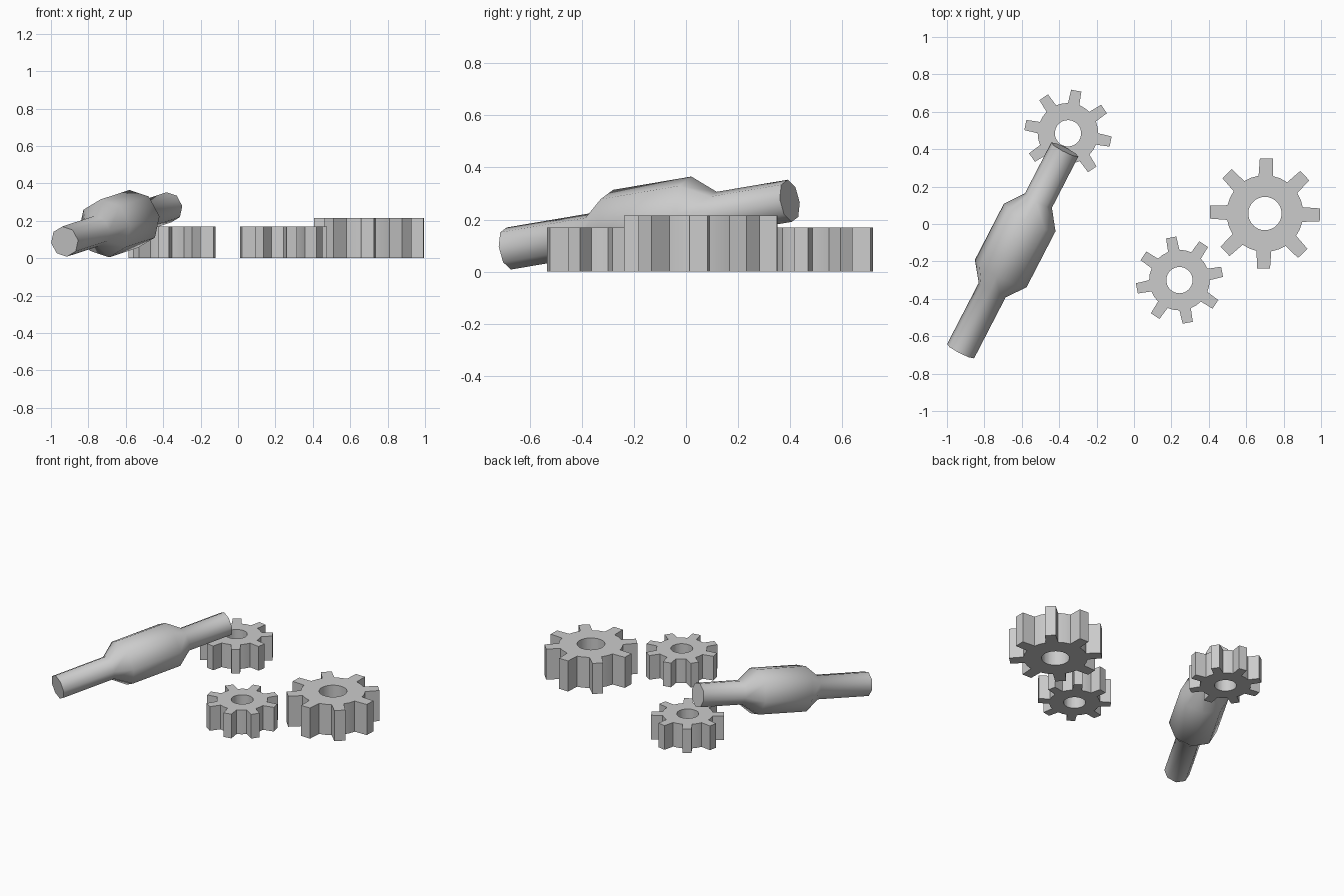
import bpy, bmesh
from math import sin, cos, radians, tau
from mathutils import Vector

cube = bpy.data.objects.get("Cube")
if cube:
    bpy.data.objects.remove(cube, do_unlink=True)

grey = bpy.data.materials.new("plain grey")
grey.use_nodes = True
grey.diffuse_color = (0.6, 0.6, 0.6, 1)
grey.node_tree.nodes["Principled BSDF"].inputs["Base Color"].default_value = (0.6, 0.6, 0.6, 1)


def finish(name, bm, smooth_angle):
    bmesh.ops.recalc_face_normals(bm, faces=bm.faces)
    mesh = bpy.data.meshes.new(name)
    bm.to_mesh(mesh)
    bm.free()
    mesh.materials.append(grey)
    obj = bpy.data.objects.new(name, mesh)
    bpy.context.collection.objects.link(obj)
    bpy.ops.object.select_all(action='DESELECT')
    obj.select_set(True)
    bpy.context.view_layer.objects.active = obj
    bpy.ops.object.shade_smooth_by_angle(angle=radians(smooth_angle))
    return obj


def bridge(bm, a, b):
    n = len(a)
    for i in range(n):
        j = (i + 1) % n
        bm.faces.new((a[i], a[j], b[j], b[i]))


def gear(name, x, y, scale, turn, teeth=8):
    """Spur gear with tapered teeth and a round bore."""
    tip, root, bore, height = (v * scale for v in (0.296, 0.205, 0.089, 0.215))
    step = 360 / teeth
    # one tooth: root, tip, tip, root, middle of the valley
    tooth = ((-11, root), (-6.8, tip), (6.8, tip), (11, root), (step / 2, root))
    outline = [(k * step + a + turn, r) for k in range(teeth) for a, r in tooth]
    bm = bmesh.new()

    def ring(points, z):
        return [bm.verts.new((x + r * cos(radians(a)), y + r * sin(radians(a)), z))
                for a, r in points]

    inner = [(a, bore) for a, r in outline]
    rings = [ring(outline, 0), ring(outline, height), ring(inner, height), ring(inner, 0)]
    for i in range(4):
        bridge(bm, rings[i], rings[(i + 1) % 4])
    return finish(name, bm, 30)


def shaft(name, start, end, profile, sides=8):
    """Straight rod lofted through (position, radius) sections."""
    start, end = Vector(start), Vector(end)
    axis = (end - start).normalized()
    side = axis.cross(Vector((0, 0, 1))).normalized()
    up = side.cross(axis)
    bm = bmesh.new()
    rings = []
    for t, r in profile:
        centre = start.lerp(end, t)
        angles = [tau * k / sides + radians(5) for k in range(sides)]
        rings.append([bm.verts.new(centre + r * (side * cos(a) + up * sin(a))) for a in angles])
    for a, b in zip(rings, rings[1:]):
        bridge(bm, a, b)
    bm.faces.new(rings[0])
    bm.faces.new(rings[-1])
    return finish(name, bm, 50)


# Gears lying flat
gear("large_gear", 0.70, 0.056, 1.0, -1.5)
gear("small_gear_back", -0.353, 0.485, 0.79, -11)
gear("small_gear_front", 0.243, -0.30, 0.79, 11)

# Tilted shaft with a thick middle
shaft("thick_shaft", (-0.927, -0.68, 0.089), (-0.37, 0.398, 0.272),
      [(0, 0.082), (0.303, 0.082), (0.385, 0.157), (0.663, 0.157), (0.747, 0.082), (1, 0.082)])
